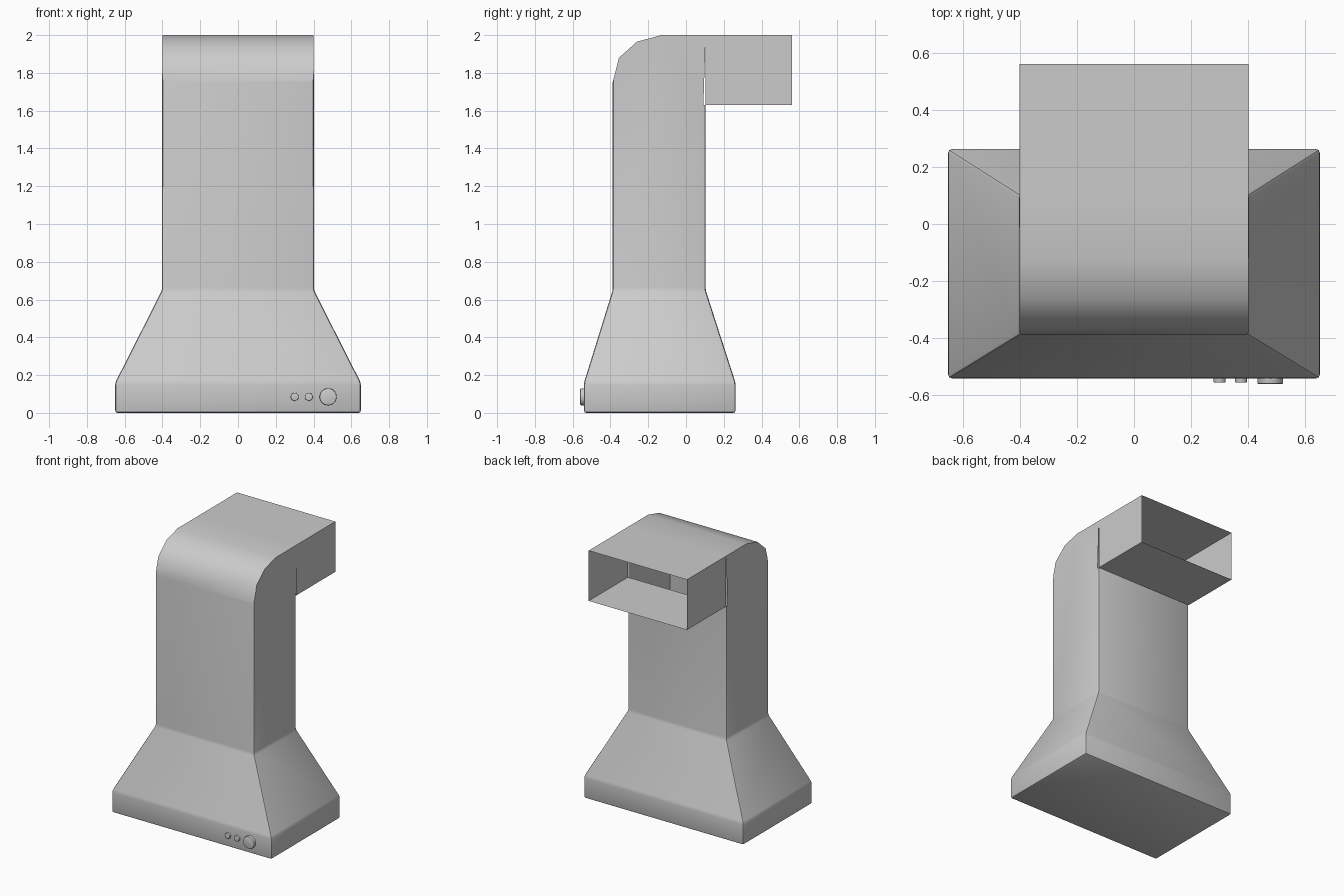
import bpy, bmesh, math

if "Cube" in bpy.data.objects:
    bpy.data.objects.remove(bpy.data.objects["Cube"])


def finish(name, bm, angle=35):
    bmesh.ops.recalc_face_normals(bm, faces=bm.faces)
    mesh = bpy.data.meshes.new(name)
    bm.to_mesh(mesh)
    bm.free()
    ob = bpy.data.objects.new(name, mesh)
    bpy.context.collection.objects.link(ob)
    bpy.context.view_layer.objects.active = ob
    ob.select_set(True)
    bpy.ops.object.shade_smooth_by_angle(angle=math.radians(angle))
    ob.select_set(False)
    return ob


# Hood shell: side outline (y, z, half width), from back bottom over the elbow to front bottom
outline = [(.262, 0, .65), (.262, .16, .65), (.104, .65, .402), (.104, 1.63, .402),
           (.104, 2, .4), (-.13, 2, .4), (-.26, 1.965, .4), (-.355, 1.88, .4),
           (-.388, 1.75, .402), (-.388, .65, .402), (-.54, .16, .65), (-.54, 0, .65)]
bm = bmesh.new()
left = [bm.verts.new((-w, y, z)) for y, z, w in outline]
right = [bm.verts.new((w, y, z)) for y, z, w in outline]
n = len(outline)
for i in range(n):
    if i != 3:  # opening into the duct
        j = (i + 1) % n
        bm.faces.new((left[i], left[j], right[j], right[i]))
for side in (left, right):
    bm.faces.new([side[k] for k in (0, 1, 10, 11)])
    bm.faces.new([side[k] for k in (1, 2, 9, 10)])
    bm.faces.new(side[2:10])
bmesh.ops.recalc_face_normals(bm, faces=bm.faces)
# Softened edges below the elbow
soft = [e for e in bm.edges if len(e.link_faces) == 2
        and min(v.co.z for v in e.verts) < 1.6 and e.calc_face_angle() > .15]
bmesh.ops.bevel(bm, geom=soft, offset=.012, segments=2, profile=.5, affect='EDGES')
finish("hood_shell", bm)

# Open rear duct: four thin walls
bm = bmesh.new()
corners = [(-.4, 1.63), (.4, 1.63), (.4, 2), (-.4, 2)]
near = [bm.verts.new((x, .104, z)) for x, z in corners]
far = [bm.verts.new((x, .56, z)) for x, z in corners]
for i in range(4):
    j = (i + 1) % 4
    bm.faces.new((near[i], near[j], far[j], far[i]))
finish("rear_duct", bm)


# Front controls: round discs with a softened front rim
def control(name, x, radius, front, rim):
    bm = bmesh.new()
    bmesh.ops.create_cone(bm, cap_ends=True, segments=32, radius1=radius,
                          radius2=radius, depth=-.535 - front)
    edges = [e for e in bm.edges if all(v.co.z > 0 for v in e.verts)]
    bmesh.ops.bevel(bm, geom=edges, offset=rim, segments=2, profile=.5, affect='EDGES')
    ob = finish(name, bm)
    ob.rotation_euler = (math.pi / 2, 0, 0)
    ob.location = (x, (front - .535) / 2, .085)


control("button_left", .3, .021, -.555, .003)
control("button_right", .375, .021, -.555, .003)
control("dial", .477, .045, -.56, .004)
